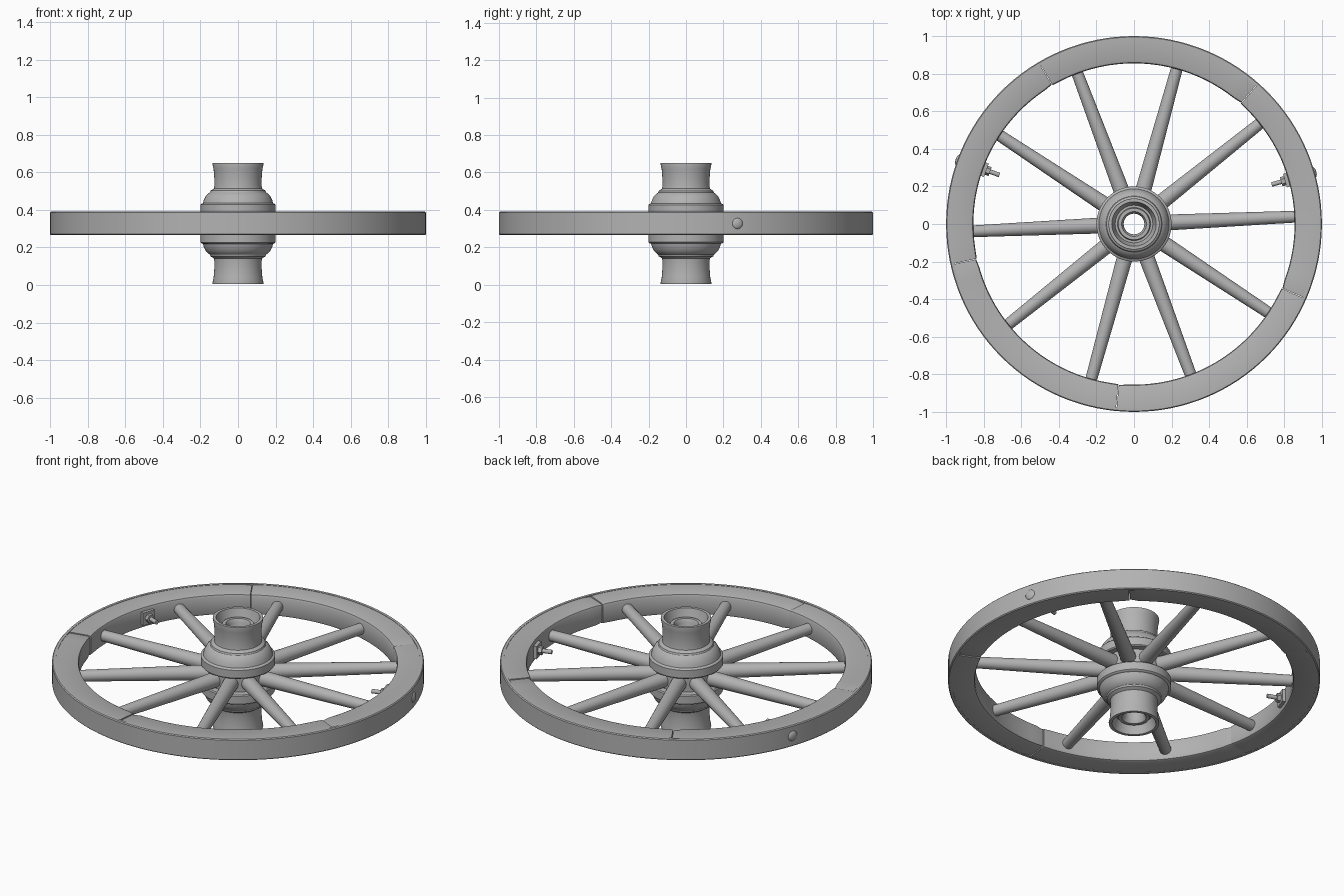
import bpy, bmesh
from math import radians, pi, sin, cos
from mathutils import Matrix

cube = bpy.data.objects.get("Cube")
if cube:
    bpy.data.objects.remove(cube, do_unlink=True)

MID = 0.327  # height of the wheel's middle plane

grey = bpy.data.materials.new("plain grey")
grey.use_nodes = True
grey.diffuse_color = (0.45, 0.45, 0.45, 1)
bsdf = next(n for n in grey.node_tree.nodes if n.type == 'BSDF_PRINCIPLED')
bsdf.inputs["Base Color"].default_value = (0.45, 0.45, 0.45, 1)


def finish(bm, name):
    """Turn a bmesh into a smooth object with sharp edges kept."""
    bmesh.ops.recalc_face_normals(bm, faces=bm.faces)
    mesh = bpy.data.meshes.new(name)
    bm.to_mesh(mesh)
    bm.free()
    mesh.materials.append(grey)
    obj = bpy.data.objects.new(name, mesh)
    bpy.context.collection.objects.link(obj)
    bpy.ops.object.select_all(action='DESELECT')
    obj.select_set(True)
    bpy.context.view_layer.objects.active = obj
    bpy.ops.object.shade_smooth_by_angle(angle=radians(35))
    return obj


def sweep(name, sections, closed):
    """Skin a list of closed (r, z) sections, each placed at its own angle."""
    bm = bmesh.new()
    rings = [[bm.verts.new((r * cos(a), r * sin(a), z)) for r, z in pts]
             for a, pts in sections]
    n = len(rings[0])
    pairs = list(zip(rings, rings[1:]))
    if closed:
        pairs.append((rings[-1], rings[0]))
    else:
        bm.faces.new(rings[0])
        bm.faces.new(rings[-1])
    for p, q in pairs:
        for i in range(n):
            j = (i + 1) % n
            bm.faces.new((p[i], p[j], q[j], q[i]))
    return finish(bm, name)


def lathe(name, profile, steps):
    return sweep(name, [(2 * pi * k / steps, profile) for k in range(steps)], True)


def felloe_section(dip):
    """Rim block section with rounded inner corners; dip shrinks it."""
    h, inner, c = 0.061 - dip, 0.855 + dip, 0.014
    return [(0.985, MID + h), (inner + c, MID + h), (inner + c * 0.3, MID + h - c * 0.3),
            (inner, MID + h - c), (inner, MID - h + c),
            (inner + c * 0.3, MID - h + c * 0.3), (inner + c, MID - h), (0.985, MID - h)]


# Iron tyre around the outside
lathe("tyre", [(0.98, 0.265), (0.995, 0.265), (1.0, 0.27),
               (1.0, 0.385), (0.995, 0.39), (0.98, 0.39)], 128)

# Five wooden rim blocks, eased where they meet
for k in range(5):
    start = 48.5 + 72 * k
    sections = []
    for s in range(25):
        dip = 0.006 if s == 0 else 0.002 if s == 24 else 0.0
        sections.append((radians(start + 0.1 + 71.8 * s / 24), felloe_section(dip)))
    sweep("rim_block_%d" % (k + 1), sections, False)

# Hub: upper half of the profile, mirrored for the lower half
half = [(0.165, 0.0), (0.165, 0.045), (0.195, 0.048), (0.2, 0.054), (0.2, 0.1),
        (0.195, 0.105), (0.187, 0.108), (0.182, 0.125), (0.172, 0.145),
        (0.158, 0.16), (0.15, 0.165), (0.146, 0.175), (0.128, 0.186),
        (0.126, 0.2), (0.126, 0.24), (0.13, 0.29), (0.136, 0.317),
        (0.135, 0.323), (0.118, 0.323), (0.112, 0.3), (0.1, 0.265),
        (0.088, 0.265), (0.084, 0.285), (0.066, 0.285), (0.055, 0.265)]
profile = [(r, MID + z) for r, z in half]
profile += [(r, MID - z) for r, z in reversed(half[1:])]
hub = lathe("hub", profile, 64)
hub.data.transform(Matrix.Translation((0, 0, 0)))

# Ten tapered spokes
for k in range(10):
    bm = bmesh.new()
    bmesh.ops.create_cone(bm, cap_ends=True, segments=24, radius1=0.043,
                          radius2=0.031, depth=0.74)
    bm.transform(Matrix.Rotation(radians(2.6 + 36 * k), 4, 'Z')
                 @ Matrix.Translation((0.5, 0, MID))
                 @ Matrix.Rotation(pi / 2, 4, 'Y'))
    finish(bm, "spoke_%d" % (k + 1))


def add_rod(bm, radius, inner, outer, sides):
    """Rod lying along the local x axis between two distances from the centre."""
    place = Matrix.Translation(((inner + outer) / 2, 0, 0)) @ Matrix.Rotation(pi / 2, 4, 'Y')
    bmesh.ops.create_cone(bm, cap_ends=True, segments=sides, radius1=radius,
                          radius2=radius, depth=outer - inner, matrix=place)


# Two bolts through the rim: domed head, shank, nut and square washer
for side, angle in (("left", 16), ("right", 160)):
    bm = bmesh.new()
    bmesh.ops.create_uvsphere(bm, u_segments=24, v_segments=12, radius=0.03,
                              matrix=Matrix.Translation((0.996, 0, 0))
                              @ Matrix.Diagonal((0.45, 1, 1, 1)))
    add_rod(bm, 0.012, 0.762, 0.99, 16)
    add_rod(bm, 0.025, 0.815, 0.838, 6)
    bmesh.ops.create_cube(bm, size=1, matrix=Matrix.Translation((0.847, 0, 0))
                          @ Matrix.Diagonal((0.022, 0.075, 0.075, 1)))
    bm.transform(Matrix.Translation((0, 0, MID)) @ Matrix.Rotation(radians(angle), 4, 'Z'))
    finish(bm, side + "_rim_bolt")
